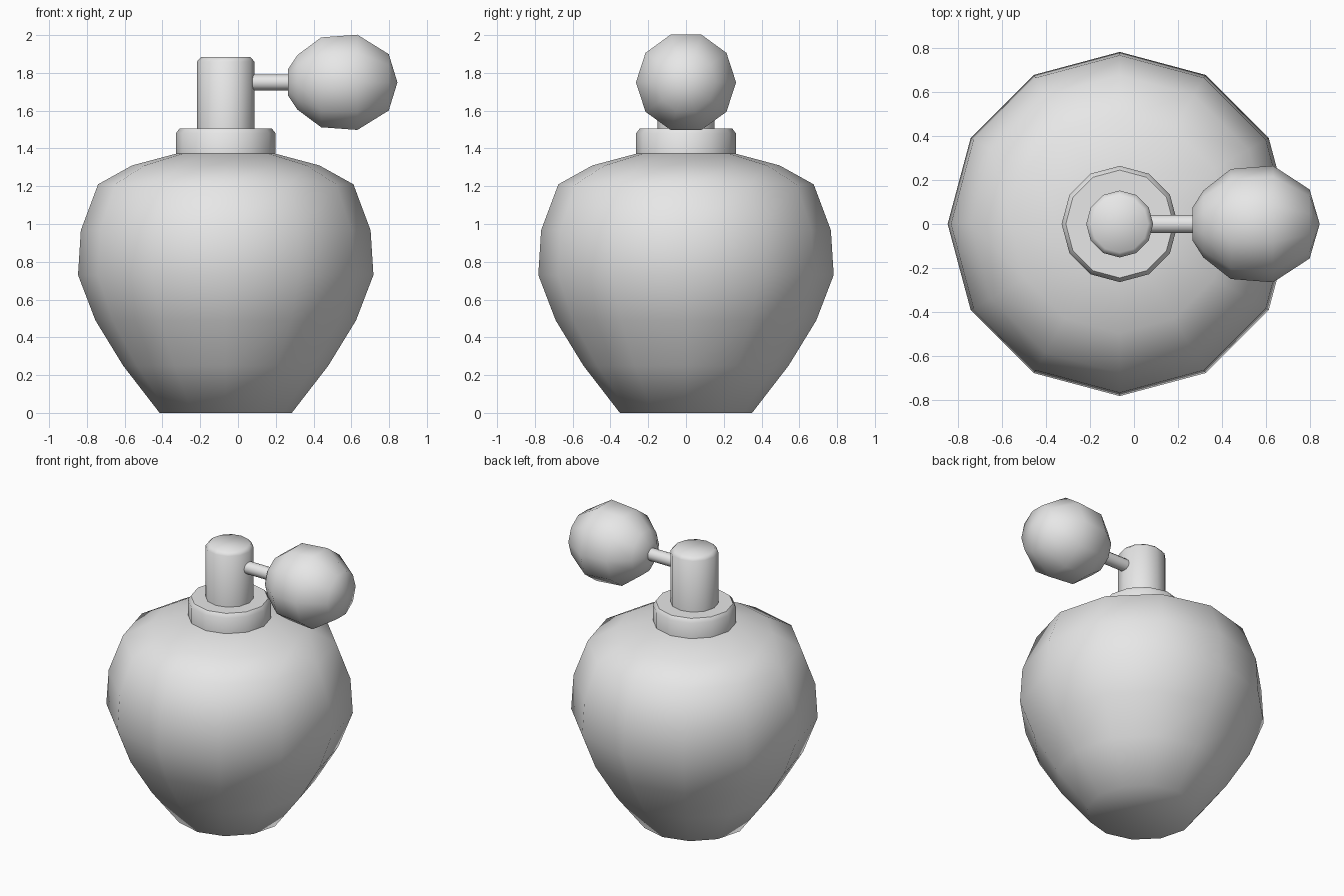
import bpy
import bmesh
from math import pi, cos, sin, radians

cube = bpy.data.objects.get("Cube")
if cube:
    bpy.data.objects.remove(cube, do_unlink=True)

AXIS_X = -0.065    # centre line of the bottle
BULB_Z = 1.75      # height of the tube and bulb

grey = bpy.data.materials.new("plain_grey")
grey.use_nodes = True
grey.diffuse_color = (0.8, 0.8, 0.8, 1)
grey.node_tree.nodes["Principled BSDF"].inputs["Base Color"].default_value = (0.8, 0.8, 0.8, 1)


def lathe(name, profile, sides, place, crease=None):
    """Spin (radius, distance) pairs round an axis; place maps them to space."""
    bm = bmesh.new()
    rings = []
    for r, d in profile:
        count = sides if r > 0 else 1
        rings.append([bm.verts.new(place(r * cos(2 * pi * i / sides),
                                         r * sin(2 * pi * i / sides), d))
                      for i in range(count)])
    for low, high in zip(rings, rings[1:]):
        for i in range(sides):
            j = (i + 1) % sides
            if len(high) == 1:
                bm.faces.new((low[i], low[j], high[0]))
            else:
                bm.faces.new((low[i], low[j], high[j], high[i]))
    for ring in (rings[0], rings[-1]):
        if len(ring) > 1:
            bm.faces.new(ring)
    bmesh.ops.recalc_face_normals(bm, faces=bm.faces)
    mesh = bpy.data.meshes.new(name)
    bm.to_mesh(mesh)
    bm.free()
    mesh.materials.append(grey)
    obj = bpy.data.objects.new(name, mesh)
    bpy.context.collection.objects.link(obj)
    bpy.ops.object.select_all(action='DESELECT')
    obj.select_set(True)
    bpy.context.view_layer.objects.active = obj
    if crease:
        bpy.ops.object.shade_smooth_by_angle(angle=radians(crease))
    else:
        bpy.ops.object.shade_smooth()
    return obj


def upright(a, b, d):
    return (AXIS_X + a, b, d)


def sideways(a, b, d):
    return (d, a, BULB_Z + b)


# Round bottle, narrow at the foot
lathe("bottle_body", [(0.35, 0), (0.543, 0.25), (0.69, 0.49), (0.782, 0.73),
                      (0.767, 0.967), (0.676, 1.21), (0.496, 1.31), (0.264, 1.372)],
      12, upright)

# Collar and stem with bevelled tops
lathe("collar", [(0.264, 1.36), (0.264, 1.48), (0.245, 1.505)], 12, upright, 50)
lathe("pump_stem", [(0.152, 1.48), (0.152, 1.86), (0.13, 1.884)], 12, upright, 50)

# Tube and squeeze bulb pointing to the side
lathe("tube", [(0.042, 0.0), (0.042, 0.32)], 12, sideways, 50)
lathe("squeeze_bulb", [(0.075, 0.266), (0.152, 0.315), (0.25, 0.44),
                       (0.265, 0.632), (0.157, 0.798), (0, 0.844)], 10, sideways)
